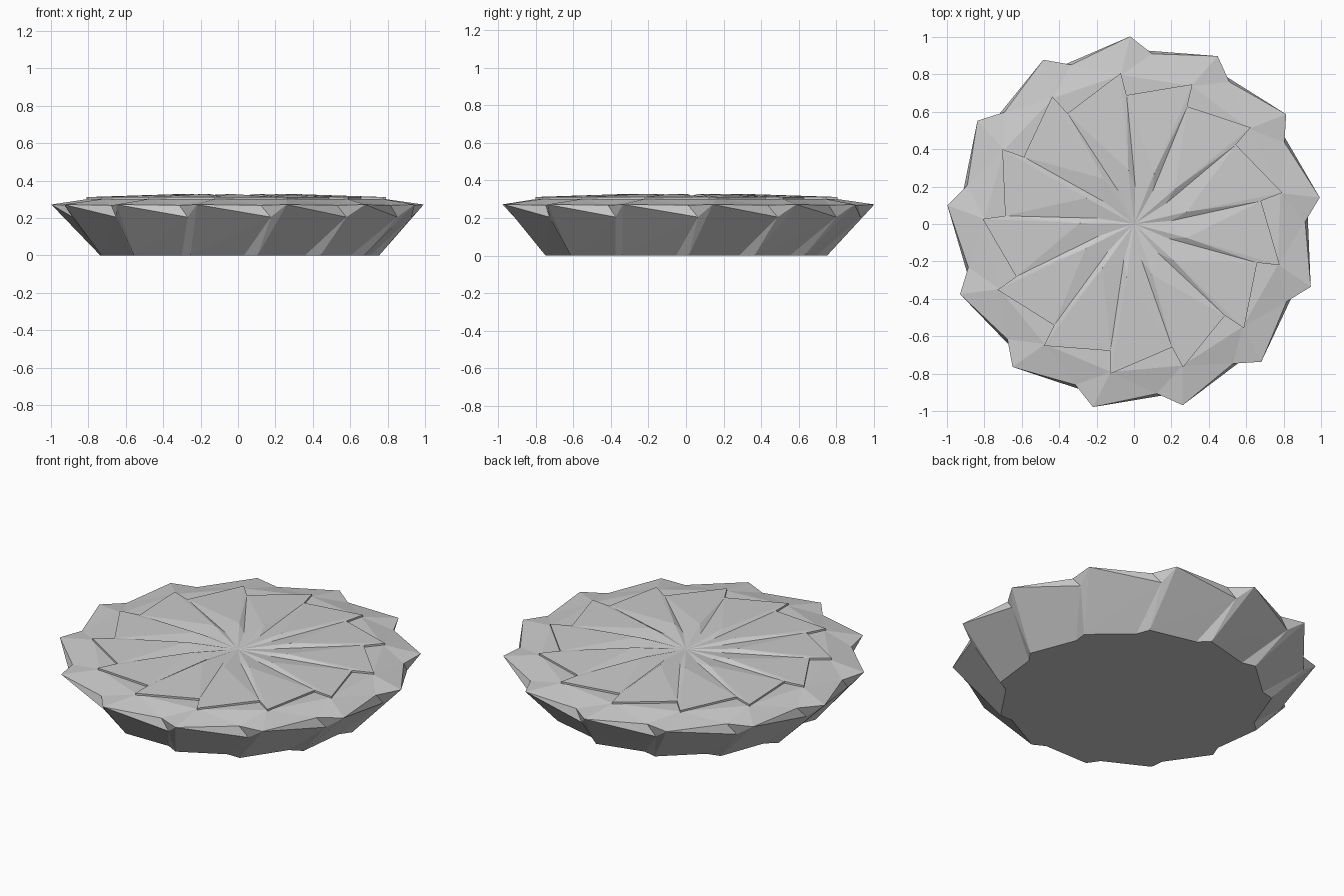
import bpy, bmesh
from math import cos, sin, radians

if "Cube" in bpy.data.objects:
    bpy.data.objects.remove(bpy.data.objects["Cube"])

N = 13
STEP = 360 / N


def build(name, rings, tris, caps):
    """rings: {key: (radius, angle, z)}; each is repeated N times.
    tris: triples of (key, index offset); caps: [(ring keys or one point, ...)]"""
    bm = bmesh.new()
    v = {}
    for key, (r, a, z) in rings.items():
        for k in range(N):
            t = radians(a + STEP * k)
            v[key, k] = bm.verts.new((r * cos(t), r * sin(t), z))
    for k in range(N):
        for tri in tris:
            bm.faces.new([v[key, (k + o) % N] for key, o in tri])
    # centre fans
    for keys, z in caps:
        c = bm.verts.new((0, 0, z))
        loop = [v[key, k] for k in range(N) for key in keys]
        for i in range(len(loop)):
            bm.faces.new((c, loop[i], loop[(i + 1) % len(loop)]))
    bmesh.ops.recalc_face_normals(bm, faces=bm.faces[:])
    me = bpy.data.meshes.new(name)
    bm.to_mesh(me)
    bm.free()
    ob = bpy.data.objects.new(name, me)
    bpy.context.collection.objects.link(ob)
    return ob


# Faceted bowl: bottom star, pointed rim with tucked folds, sloping shoulder
build("pleated_bowl", {
    "B": (0.755, 84.2, 0.0),      # bottom corners
    "D": (0.71, 106.5, 0.0),      # bottom notches
    "P": (1.003, 91.2, 0.272),    # rim points
    "Q": (0.93, 91.2 + 23.5, 0.205),  # fold tips under the next point
    "S": (0.915, 91.2 + 20.3, 0.268),  # rim notches
    "U": (0.80, 95.0, 0.302),     # shoulder corners
}, [
    (("P", 0), ("B", 0), ("Q", 0)),
    (("B", 0), ("D", 0), ("Q", 0)),
    (("D", 0), ("B", 1), ("Q", 0)),
    (("Q", 0), ("B", 1), ("P", 1)),
    (("P", 0), ("Q", 0), ("S", 0)),
    (("S", 0), ("Q", 0), ("P", 1)),
    (("P", 0), ("S", 0), ("U", 0)),
    (("S", 0), ("U", 1), ("U", 0)),
    (("S", 0), ("P", 1), ("U", 1)),
], [(("B", "D"), 0.0), (("U",), 0.296)])

# Pinwheel lid with stepped notches and a swirl of small spikes
build("pinwheel_lid", {
    "n": (0.69, 93.3, 0.297),     # lower notch corners
    "u": (0.81, 95.0, 0.300),     # lower outer corners
    "N": (0.69, 93.3, 0.313),     # upper notch corners
    "U": (0.81, 95.0, 0.312),     # upper outer corners
    "V": (0.20, 88.0, 0.312),     # swirl valleys
    "T": (0.29, 96.0, 0.329),     # swirl spikes
}, [
    (("n", 0), ("u", 0), ("U", 0)), (("n", 0), ("U", 0), ("N", 0)),
    (("u", 0), ("n", 1), ("N", 1)), (("u", 0), ("N", 1), ("U", 0)),
    (("N", 0), ("U", 0), ("T", 0)), (("N", 0), ("T", 0), ("V", 0)),
    (("U", 0), ("N", 1), ("T", 0)), (("N", 1), ("V", 1), ("T", 0)),
], [(("V", "T"), 0.305), (("n", "u"), 0.298)])
